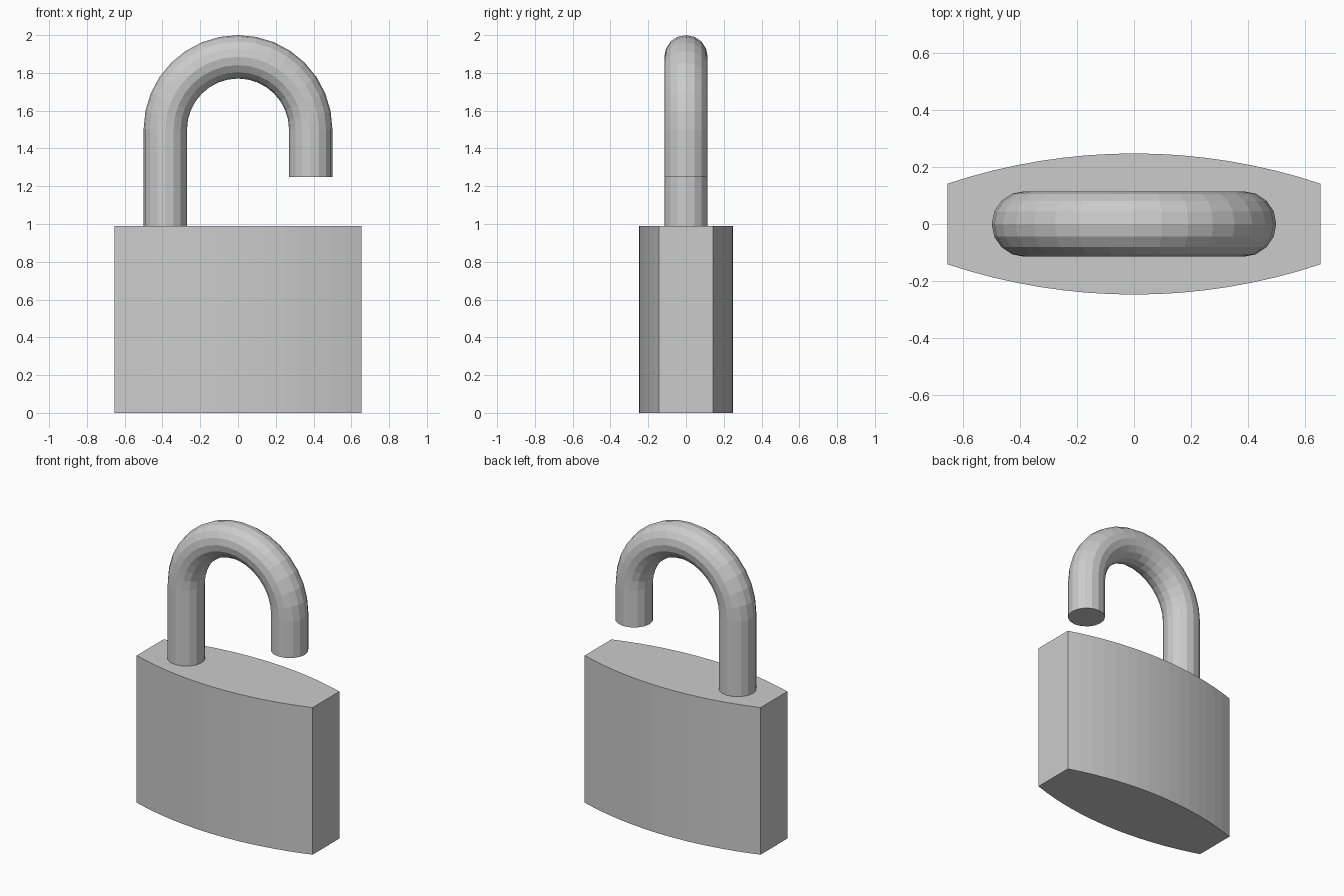
import bpy, bmesh
from math import sin, cos, pi, asin, sqrt

if "Cube" in bpy.data.objects:
    bpy.data.objects.remove(bpy.data.objects["Cube"])


def make_object(name, bm):
    bmesh.ops.recalc_face_normals(bm, faces=bm.faces)
    mesh = bpy.data.meshes.new(name)
    bm.to_mesh(mesh)
    bm.free()
    obj = bpy.data.objects.new(name, mesh)
    bpy.context.collection.objects.link(obj)
    return obj


# Lock body: outline with bowed front and back, extruded upward
HALF_W, END_Y, MID_Y, HEIGHT, SEGS = 0.655, 0.142, 0.248, 0.99, 16
bow = MID_Y - END_Y
R = (HALF_W ** 2 + bow ** 2) / (2 * bow)
spread = asin(HALF_W / R)
outline = []
for side in (-1, 1):
    for i in range(SEGS + 1):
        a = spread * (2 * i / SEGS - 1)
        outline.append((-side * R * sin(a), side * (MID_Y - R + R * cos(a))))

bm = bmesh.new()
base = bm.faces.new([bm.verts.new((x, y, 0)) for x, y in outline])
ext = bmesh.ops.extrude_face_region(bm, geom=[base], use_keep_orig=True)
top = [v for v in ext["geom"] if isinstance(v, bmesh.types.BMVert)]
bmesh.ops.translate(bm, verts=top, vec=(0, 0, HEIGHT))
make_object("lock_body", bm)

# Shackle: round section swept up the long leg, over the arch, down the short leg
TUBE, ARC_R, ARC_Z, STEPS, SIDES = 0.115, 0.385, 1.5, 16, 16
path = [(-ARC_R, HEIGHT - 0.005, pi)]
for i in range(STEPS + 1):
    a = pi * (1 - i / STEPS)
    path.append((ARC_R * cos(a), ARC_Z + ARC_R * sin(a), a))
path.append((ARC_R, 1.25, 0))

bm = bmesh.new()
rings = []
for x, z, a in path:
    ring = []
    for k in range(SIDES):
        t = 2 * pi * k / SIDES
        out = TUBE * cos(t)
        ring.append(bm.verts.new((x + out * cos(a), TUBE * sin(t), z + out * sin(a))))
    rings.append(ring)
for r0, r1 in zip(rings, rings[1:]):
    for k in range(SIDES):
        n = (k + 1) % SIDES
        bm.faces.new((r0[k], r0[n], r1[n], r1[k]))
bm.faces.new(rings[0])
bm.faces.new(rings[-1])
make_object("shackle", bm)
